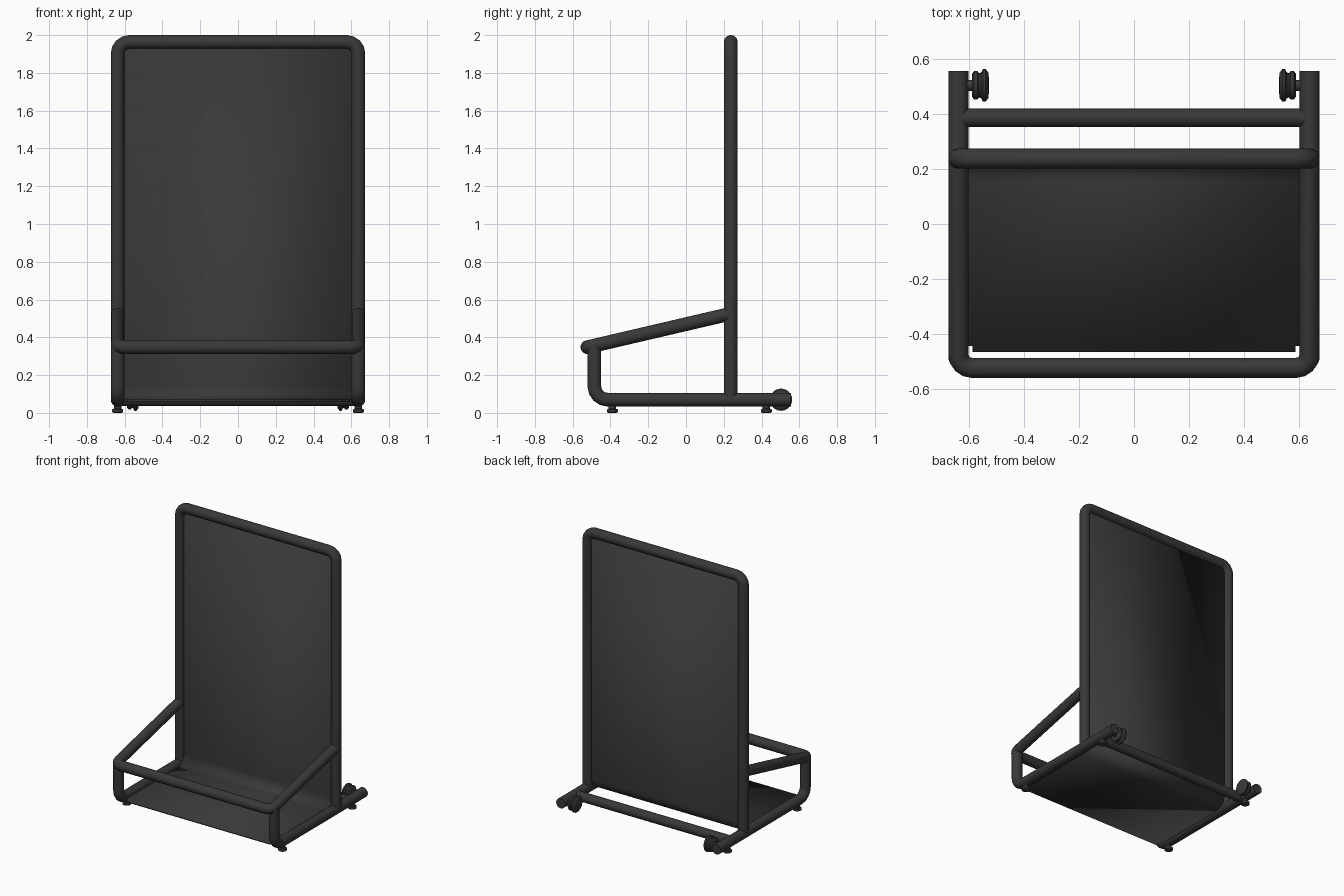
import bpy, bmesh, math
from mathutils import Vector

if "Cube" in bpy.data.objects:
    bpy.data.objects.remove(bpy.data.objects["Cube"])

R = 0.0365   # tube radius
X = 0.637    # tube centre line, left and right
mat = bpy.data.materials.new("dark_metal")
mat.diffuse_color = (0.04, 0.04, 0.04, 1)
mat.use_nodes = True
mat.node_tree.nodes["Principled BSDF"].inputs["Base Color"].default_value = mat.diffuse_color


def finish(name, bm, angle=40):
    bmesh.ops.recalc_face_normals(bm, faces=bm.faces)
    me = bpy.data.meshes.new(name)
    bm.to_mesh(me)
    bm.free()
    ob = bpy.data.objects.new(name, me)
    bpy.context.collection.objects.link(ob)
    me.materials.append(mat)
    bpy.ops.object.select_all(action='DESELECT')
    ob.select_set(True)
    bpy.context.view_layer.objects.active = ob
    bpy.ops.object.shade_smooth_by_angle(angle=math.radians(angle))
    return ob


def fillet(points, r, n=4):
    """Round the inner corners of a path."""
    pts = [Vector(p) for p in points]
    out = [pts[0]]
    for a, b, c in zip(pts, pts[1:], pts[2:]):
        u, v = (a - b).normalized(), (c - b).normalized()
        half = u.angle(v) / 2
        mid = b + (u + v).normalized() * r / math.sin(half)
        s, e = b + u * r / math.tan(half) - mid, b + v * r / math.tan(half) - mid
        for i in range(n + 1):
            out.append(mid + s.normalized().slerp(e.normalized(), i / n) * r)
    return out + [pts[-1]]


def loft(bm, rings):
    """Skin closed rings of points and cap both ends."""
    vs = [[bm.verts.new(p) for p in ring] for ring in rings]
    k = len(vs[0])
    for a, b in zip(vs, vs[1:]):
        for i in range(k):
            j = (i + 1) % k
            bm.faces.new((a[i], a[j], b[j], b[i]))
    bm.faces.new(vs[0])
    bm.faces.new(vs[-1])


def tube(name, path, r=R, sides=20):
    rings, prev, n = [], None, None
    for i, p in enumerate(path):
        back = (p - path[i - 1]).normalized() if i else Vector()
        ahead = (path[i + 1] - p).normalized() if i + 1 < len(path) else Vector()
        t = (back + ahead).normalized()
        if prev is None:
            n = t.orthogonal().normalized()
        else:
            n = prev.rotation_difference(t) @ n
        prev, m = t, t.cross(n)
        angs = [2 * math.pi * k / sides for k in range(sides)]
        rings.append([p + (n * math.cos(a) + m * math.sin(a)) * r for a in angs])
    bm = bmesh.new()
    loft(bm, rings)
    return finish(name, bm)


def lathe(name, centre, axis, profile, sides=24):
    """Turn (distance, radius) pairs around an axis."""
    axis = Vector(axis)
    n = axis.orthogonal().normalized()
    m = axis.cross(n)
    angs = [2 * math.pi * k / sides for k in range(sides)]
    bm = bmesh.new()
    loft(bm, [[Vector(centre) + axis * d + (n * math.cos(a) + m * math.sin(a)) * r
               for a in angs] for d, r in profile])
    return finish(name, bm)


# Tall back frame, front guard rail and rear cross bar
tube("back_frame", fillet([(-X, .237, .07), (-X, .237, 1.9635),
                           (X, .237, 1.9635), (X, .237, .07)], .06))
tube("guard_rail", fillet([(-X, .237, .525), (-X, -.522, .348),
                           (X, -.522, .348), (X, .237, .525)], .05))
tube("rear_cross_bar", [Vector((-X, .385, .07)), Vector((X, .385, .07))], .034)

# Side runners with feet and rear wheels
wheel = [(-.034, .02), (-.032, .046), (-.022, .059), (-.012, .059), (-.005, .046),
         (.002, .044), (.008, .052), (.02, .052), (.027, .042), (.028, .02), (.075, .02)]
foot = [(0, .022), (.004, .029), (.018, .029), (.022, .02), (.05, .02)]
for side, s in (("left", -1), ("right", 1)):
    x = s * X
    tube(side + "_runner", fillet([(x, .555, .07), (x, -.485, .07), (x, -.485, .35)], .07))
    lathe(side + "_wheel", (s * .56, .503, .07), (s, 0, 0), wheel)
    for place, y in (("front", -.39), ("rear", .425)):
        lathe(f"{side}_{place}_foot", (x, y, 0), (0, 0, 1), foot)

# One bent sheet forming the floor and the back panel
bm = bmesh.new()
rows = [[bm.verts.new((sx * .608, p.y, p.z)) for sx in (-1, 1)]
        for p in fillet([(0, -.465, .065), (0, .237, .065), (0, .237, 1.95)], .08, 8)]
for a, b in zip(rows, rows[1:]):
    bm.faces.new((a[0], a[1], b[1], b[0]))
bmesh.ops.bevel(bm, geom=rows[0], offset=.022, segments=2, affect='VERTICES')
sheet = finish("floor_and_back_sheet", bm)
mod = sheet.modifiers.new("thickness", 'SOLIDIFY')
mod.thickness = .014
mod.offset = 0
